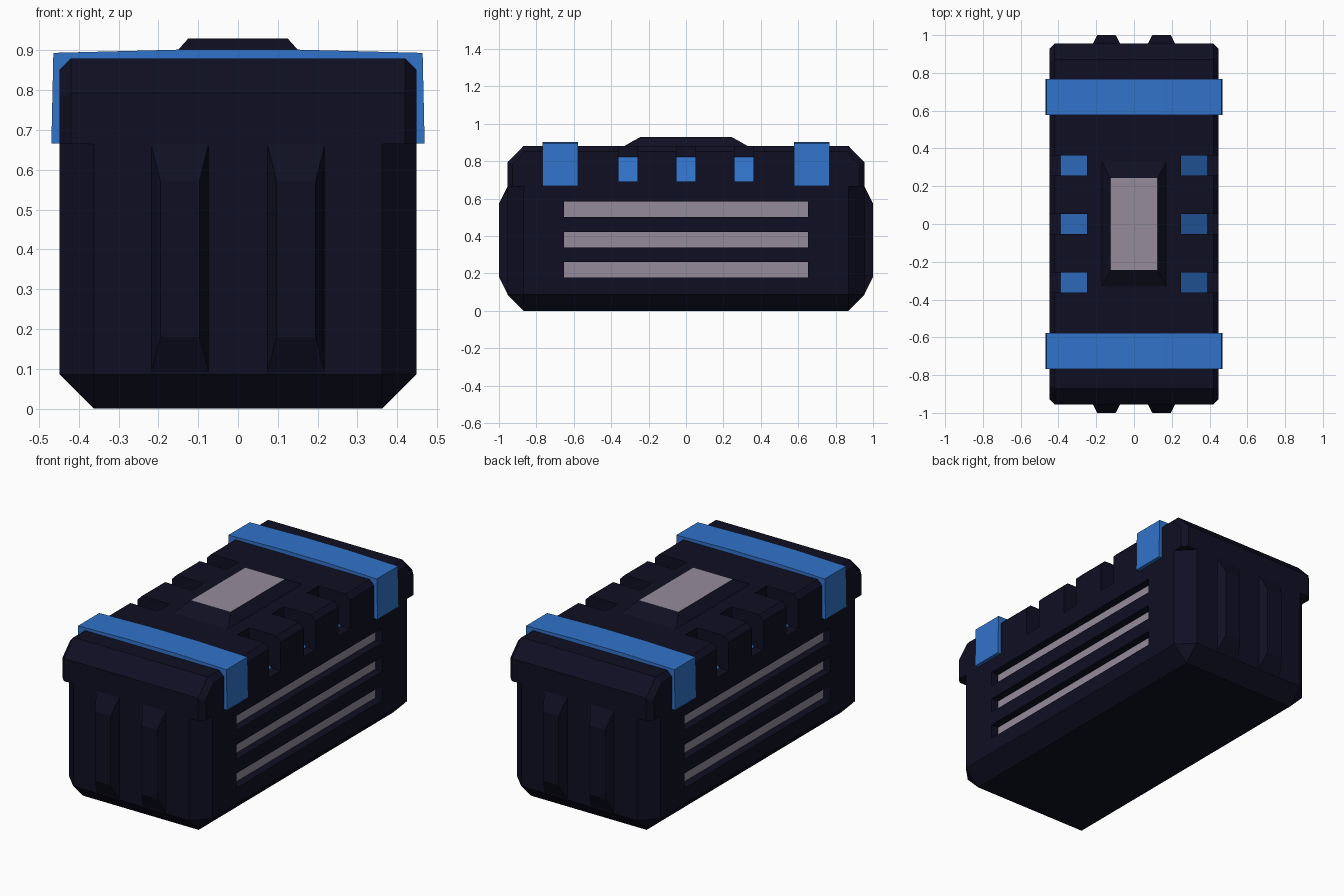
import bpy, bmesh
from mathutils import Vector

if "Cube" in bpy.data.objects:
    bpy.data.objects.remove(bpy.data.objects["Cube"])


def material(name, rgb):
    m = bpy.data.materials.new(name)
    m.diffuse_color = (*rgb, 1)
    m.use_nodes = True
    m.node_tree.nodes["Principled BSDF"].inputs["Base Color"].default_value = m.diffuse_color
    return m


NAVY = material("dark navy", (0.0048, 0.0048, 0.0165))
BLUE = material("bright blue", (0.031, 0.172, 0.59))
GREY = material("mauve grey", (0.30, 0.26, 0.33))


def add_prism(bm, pts, axis, a, b):
    """Extrude a 2D profile along axis 'x' (pts = y,z) or 'y' (pts = x,z)."""
    def place(p, t):
        return (t, p[0], p[1]) if axis == 'x' else (p[0], t, p[1])
    lo = [bm.verts.new(place(p, a)) for p in pts]
    hi = [bm.verts.new(place(p, b)) for p in pts]
    bm.faces.new(lo)
    bm.faces.new(hi[::-1])
    n = len(pts)
    for i in range(n):
        j = (i + 1) % n
        bm.faces.new((lo[j], lo[i], hi[i], hi[j]))


def add_frustum(bm, base, top):
    """Join two four-point rings into a closed tapered block."""
    r0 = [bm.verts.new(p) for p in base]
    r1 = [bm.verts.new(p) for p in top]
    bm.faces.new(r0[::-1])
    bm.faces.new(r1)
    for i in range(4):
        j = (i + 1) % 4
        bm.faces.new((r0[i], r0[j], r1[j], r1[i]))


def finish(bm, name, *mats):
    bmesh.ops.recalc_face_normals(bm, faces=bm.faces[:])
    me = bpy.data.meshes.new(name)
    bm.to_mesh(me)
    bm.free()
    ob = bpy.data.objects.new(name, me)
    bpy.context.collection.objects.link(ob)
    for m in mats:
        me.materials.append(m)
    return ob


def rect(w, z0, z1):
    return [(-w, z0), (w, z0), (w, z1), (-w, z1)]


def cut(ob, cutter, rule):
    """Subtract the cutter, then colour faces matching the rule."""
    mod = ob.modifiers.new("cut", 'BOOLEAN')
    mod.operation = 'DIFFERENCE'
    mod.solver = 'EXACT'
    mod.object = cutter
    cutter.hide_render = True
    bpy.context.view_layer.update()
    ev = ob.evaluated_get(bpy.context.evaluated_depsgraph_get())
    me = bpy.data.meshes.new_from_object(ev)
    ob.modifiers.clear()
    mats = list(ob.data.materials)
    ob.data = me
    me.materials.clear()
    for m in mats:
        me.materials.append(m)
    for p in me.polygons:
        p.material_index = 1 if rule(p.center, p.normal) else 0
    bpy.data.objects.remove(cutter)


# Body: box with wide chamfers on the bottom and corner edges
bm = bmesh.new()
add_prism(bm, rect(0.955, 0, 0.668), 'x', -0.448, 0.448)
edges = [e for e in bm.edges if min(v.co.z for v in e.verts) < 0.01]
bmesh.ops.bevel(bm, geom=edges, offset=0.086, segments=1, affect='EDGES')
body = finish(bm, "body", NAVY, GREY)

# Side grooves with grey floors
bm = bmesh.new()
for s in (-1, 1):
    for z0 in (0.177, 0.339, 0.502):
        add_prism(bm, rect(0.653, z0, z0 + 0.083), 'x', s * 0.403, s * 0.6)
grooves = finish(bm, "groove_cutter")
cut(body, grooves, lambda c, n: abs(n.x) > 0.9 and abs(c.x) < 0.42)

# Lid: sloped ends, small chamfer round each long side
bm = bmesh.new()
add_prism(bm, [(-0.955, 0.665), (0.955, 0.665), (0.955, 0.793), (0.87, 0.88),
               (-0.87, 0.88), (-0.955, 0.793)], 'x', -0.448, 0.448)
edges = [e for e in bm.edges
         if abs(e.verts[0].co.x - e.verts[1].co.x) < 1e-4
         and max(v.co.z for v in e.verts) > 0.7]
bmesh.ops.bevel(bm, geom=edges, offset=0.028, segments=1, affect='EDGES')
lid = finish(bm, "lid", NAVY, BLUE)

# Lid notches with sloping blue floors
bm = bmesh.new()
for s in (-1, 1):
    prof = [(s * x, z) for x, z in ((0.25, 0.823), (0.39, 0.69), (0.6, 0.69),
                                    (0.6, 1.0), (0.25, 1.0))]
    for y in (-0.31, 0, 0.31):
        add_prism(bm, prof, 'y', y - 0.052, y + 0.052)
notches = finish(bm, "notch_cutter")
cut(lid, notches, lambda c, n: abs(n.x) > 0.5 and n.z > 0.3 and abs(c.x) < 0.4)

# Straps across the lid
for name, y in (("front_strap", -0.672), ("back_strap", 0.672)):
    bm = bmesh.new()
    add_prism(bm, [(-0.469, 0.666), (0.469, 0.666), (0.464, 0.894), (0.15, 0.902),
                   (-0.15, 0.902), (-0.464, 0.894)], 'y', y - 0.095, y + 0.095)
    finish(bm, name, BLUE)

# Raised block on the lid with a grey top panel
bm = bmesh.new()
add_frustum(bm,
            [(x * 0.172, y * 0.335, 0.878) for x, y in ((-1, -1), (1, -1), (1, 1), (-1, 1))],
            [(x * 0.125, y * 0.243, 0.93) for x, y in ((-1, -1), (1, -1), (1, 1), (-1, 1))])
block = finish(bm, "top_block", NAVY, GREY)
for p in block.data.polygons:
    p.material_index = 1 if p.normal.z > 0.9 else 0

# Tapered upright ribs on both ends
bm = bmesh.new()
for s in (-1, 1):
    for cx in (-0.146, 0.146):
        def ring(w, y, z0, z1):
            return [(cx - w, s * y, z0), (cx + w, s * y, z0),
                    (cx + w, s * y, z1), (cx - w, s * y, z1)]
        add_frustum(bm, ring(0.073, 0.953, 0.088, 0.668), ring(0.049, 1.0, 0.18, 0.572))
finish(bm, "end_ribs", NAVY)
